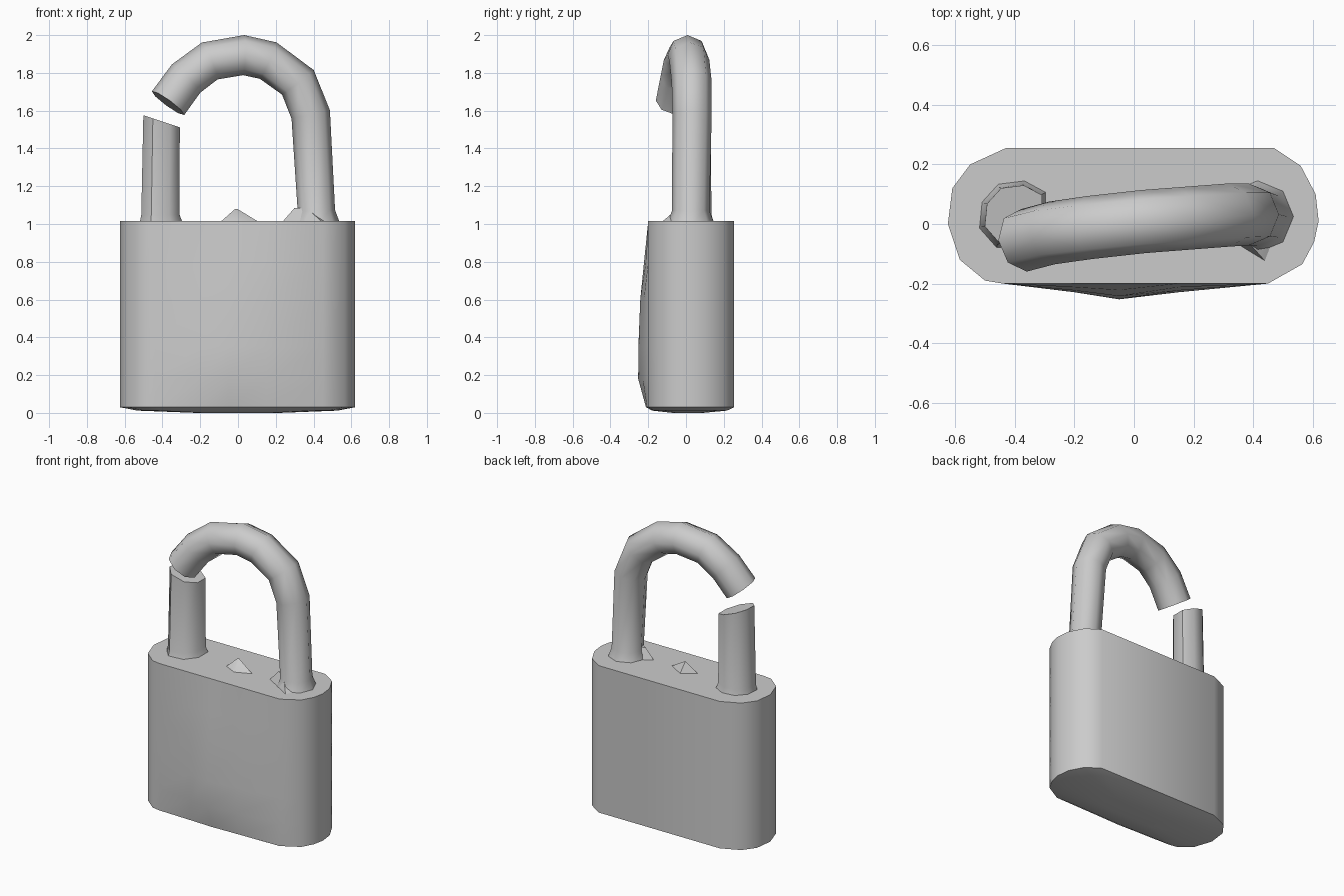
import bpy, math
from mathutils import Vector

if "Cube" in bpy.data.objects:
    bpy.data.objects.remove(bpy.data.objects["Cube"])


def loft(name, rings, angle=50):
    """Skin a list of equal-length closed rings and cap both ends."""
    n = len(rings[0])
    verts = [tuple(p) for ring in rings for p in ring]
    faces = []
    for r in range(len(rings) - 1):
        for i in range(n):
            j = (i + 1) % n
            faces.append((r * n + i, r * n + j, (r + 1) * n + j, (r + 1) * n + i))
    faces.append(tuple(reversed(range(n))))
    faces.append(tuple(range((len(rings) - 1) * n, len(rings) * n)))
    me = bpy.data.meshes.new(name)
    me.from_pydata(verts, [], faces)
    ob = bpy.data.objects.new(name, me)
    bpy.context.collection.objects.link(ob)
    bpy.ops.object.select_all(action='DESELECT')
    ob.select_set(True)
    bpy.context.view_layer.objects.active = ob
    bpy.ops.object.mode_set(mode='EDIT')
    bpy.ops.mesh.select_all(action='SELECT')
    bpy.ops.mesh.normals_make_consistent(inside=False)
    bpy.ops.object.mode_set(mode='OBJECT')
    bpy.ops.object.shade_smooth_by_angle(angle=math.radians(angle))
    return ob


def tube_rings(path, radii, sides=8):
    """Circular rings along a path lying roughly in the xz plane."""
    pts = [Vector(p) for p in path]
    rings = []
    for k, (p, r) in enumerate(zip(pts, radii)):
        a, b = pts[max(k - 1, 0)], pts[min(k + 1, len(pts) - 1)]
        t = ((p - a).normalized() + (b - p).normalized()).normalized()
        u = Vector((0, 1, 0)).cross(t).normalized()
        v = t.cross(u)
        rings.append([p + r * (math.cos(s) * u + math.sin(s) * v)
                      for s in (2 * math.pi * i / sides for i in range(sides))])
    return rings


# Lock body: rounded outline, front face dented outward towards the bottom
outline = [(-0.44, -0.20), (-0.20, -0.20), (-0.05, -0.20), (0.15, -0.20),
           (0.45, -0.20), (0.565, -0.135), (0.605, -0.06), (0.62, 0.01),
           (0.61, 0.10), (0.56, 0.195), (0.47, 0.255), (-0.43, 0.255),
           (-0.55, 0.20), (-0.61, 0.12), (-0.625, 0.0), (-0.585, -0.12),
           (-0.50, -0.19)]
bulge_x = {1: 0.55, 2: 1.0, 3: 0.55}
levels = [(0.03, 0.012), (0.18, 0.053), (0.35, 0.052), (0.60, 0.042),
          (0.80, 0.022), (1.015, 0.0)]


def body_ring(z, bulge, s=1.0):
    return [(x * s, (y - bulge * bulge_x.get(i, 0)) * s, z)
            for i, (x, y) in enumerate(outline)]


body_rings = [body_ring(0.0, 0, 0.35), body_ring(0.012, 0.01, 0.85)]
body_rings += [body_ring(z, b) for z, b in levels]
loft("lock_body", body_rings, 40)

# Shackle: long leg and bent arch ending in the broken tip
path = [(0.415, 0.025, 0.99), (0.415, 0.025, 1.07), (0.385, 0.032, 1.58),
        (0.317, 0.03, 1.75), (0.16, 0.018, 1.865), (0.03, 0.008, 1.894),
        (-0.15, -0.012, 1.863), (-0.275, -0.03, 1.77), (-0.37, -0.055, 1.64)]
loft("shackle", tube_rings(path, [0.13, 0.099, 0.104] + [0.106] * 6))

# Broken stub of the other leg, cut at a slant
stub_outline = [(-0.305, 0.01), (-0.305, 0.10), (-0.37, 0.135), (-0.45, 0.125),
                (-0.50, 0.07), (-0.508, -0.01), (-0.455, -0.07), (-0.36, -0.06)]


def stub_ring(z, s, slant=0.0, dx=0.0):
    cx, cy = -0.41, 0.032
    return [(cx + (x - cx) * s + dx, cy + (y - cy) * s, z - slant * (x - cx))
            for x, y in stub_outline]


loft("shackle_stub", [stub_ring(0.99, 1.16), stub_ring(1.05, 1.0, 0, -0.004),
                      stub_ring(1.545, 0.95, 0.32, 0.002)])

# Small raised burr in the middle of the top, and a web beside the long leg
bump = [(-0.10, 0.0), (0.0, -0.05), (0.12, 0.0), (0.0, 0.07)]
loft("top_burr", [[(x, y, 1.005) for x, y in bump],
                  [(-0.01 + x * 0.05, 0.02 + y * 0.05, 1.08) for x, y in bump]])
web = [(0.23, 0.0), (0.45, -0.135), (0.49, -0.03), (0.34, 0.06)]
loft("leg_web", [[(x, y, 1.005) for x, y in web],
                 [(0.35 + (x - 0.40) * 0.3, y * 0.3, 1.085) for x, y in web]])
